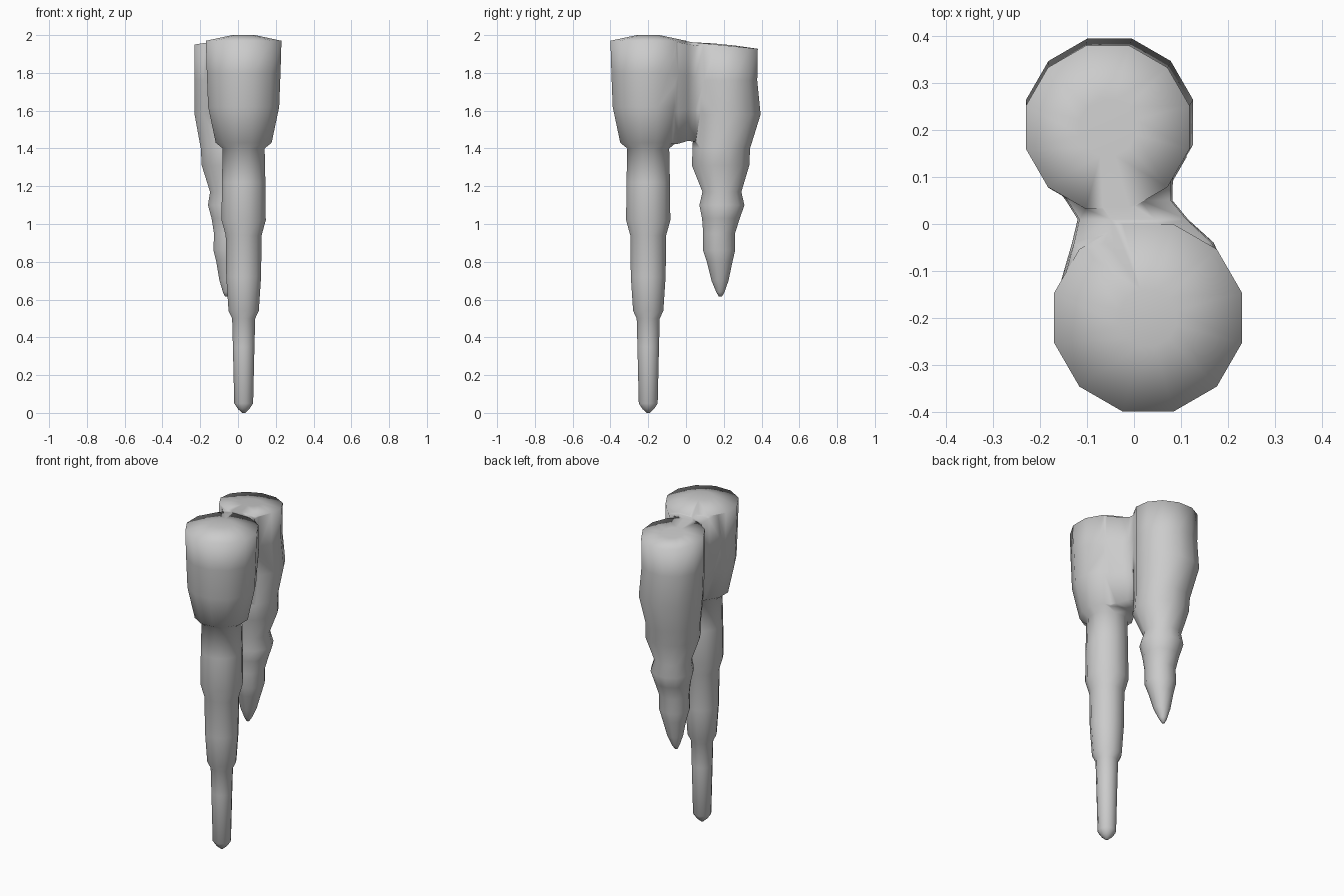
import bpy, bmesh, math

if "Cube" in bpy.data.objects:
    bpy.data.objects.remove(bpy.data.objects["Cube"])


def skin(name, loops):
    """Closed mesh lofted through loops of equal point count."""
    bm = bmesh.new()
    rows = [[bm.verts.new(p) for p in loop] for loop in loops]
    n = len(rows[0])
    for a, b in zip(rows, rows[1:]):
        for i in range(n):
            j = (i + 1) % n
            bm.faces.new((a[i], a[j], b[j], b[i]))
    bm.faces.new(rows[0][::-1])
    bm.faces.new(rows[-1])
    bmesh.ops.recalc_face_normals(bm, faces=bm.faces)
    mesh = bpy.data.meshes.new(name)
    bm.to_mesh(mesh)
    bm.free()
    ob = bpy.data.objects.new(name, mesh)
    bpy.context.collection.objects.link(ob)
    return ob


def ring(z, r, cx, cy, n, tilt=0.0):
    pts = []
    for i in range(n):
        a = 2 * math.pi * (i + 0.5) / n
        x, y = r * math.cos(a) / 0.966, r * math.sin(a) / 0.966
        pts.append((cx + x, cy + y, z + tilt * y))
    return pts


# long front icicle: (height, radius)
front_profile = [(0.0, 0.008), (0.02, 0.03), (0.05, 0.05), (0.35, 0.057), (0.50, 0.061),
                 (0.54, 0.08), (0.72, 0.092), (0.94, 0.095), (1.02, 0.117), (1.22, 0.115),
                 (1.40, 0.111), (1.43, 0.148), (1.62, 0.188), (1.80, 0.195), (1.97, 0.2),
                 (2.0, 0.06)]
front = skin("icicle_cluster",
             [ring(z, r, 0.03, -0.2, 12) for z, r in front_profile])

# short leaning back icicle: (height, radius, centre x, centre y, tilt)
back_profile = [(0.615, 0.008, -0.06, 0.182, 0), (0.64, 0.022, -0.058, 0.182, 0),
                (0.70, 0.045, -0.053, 0.18, 0), (0.80, 0.068, -0.047, 0.178, 0),
                (0.86, 0.085, -0.045, 0.175, 0), (0.95, 0.084, -0.043, 0.175, 0),
                (1.03, 0.1, -0.04, 0.185, 0), (1.10, 0.119, -0.04, 0.19, 0),
                (1.17, 0.103, -0.045, 0.19, 0), (1.31, 0.152, -0.04, 0.183, 0),
                (1.40, 0.152, -0.045, 0.187, 0), (1.58, 0.178, -0.052, 0.217, 0),
                (1.76, 0.173, -0.056, 0.204, 0), (1.945, 0.174, -0.056, 0.206, -0.1),
                (1.95, 0.06, -0.056, 0.206, -0.1)]
back = skin("back_icicle", [ring(z, r, x, y, 12, t) for z, r, x, y, t in back_profile])

# waist joining the two: (y, left x, right x, bottom z, top z)
stations = [(-0.2, -0.15, 0.21, 1.42, 1.99), (-0.12, -0.155, 0.205, 1.42, 1.985),
            (-0.04, -0.132, 0.17, 1.425, 1.977), (0.01, -0.12, 0.115, 1.44, 1.966),
            (0.05, -0.145, 0.082, 1.435, 1.96), (0.11, -0.19, 0.083, 1.42, 1.955),
            (0.2, -0.2, 0.09, 1.42, 1.95)]
loops = []
for y, l, r, b, t in stations:
    m, w = (l + r) / 2, (r - l) / 2
    loops.append([(m - 0.5 * w, y, b), (m + 0.5 * w, y, b), (m + 0.85 * w, y, b + 0.17),
                  (r, y, t - 0.18), (m + 0.97 * w, y, t - 0.015), (m + 0.4 * w, y, t),
                  (m - 0.4 * w, y, t), (m - 0.97 * w, y, t - 0.015), (l, y, t - 0.18),
                  (m - 0.85 * w, y, b + 0.17)])
waist = skin("waist", loops)

# fuse into one solid
bpy.context.view_layer.objects.active = front
for part in (waist, back):
    mod = front.modifiers.new("fuse", 'BOOLEAN')
    mod.operation = 'UNION'
    mod.solver = 'EXACT'
    mod.object = part
    bpy.ops.object.modifier_apply(modifier=mod.name)
    bpy.data.objects.remove(part)

bpy.ops.object.select_all(action='DESELECT')
front.select_set(True)
bpy.ops.object.shade_smooth()
